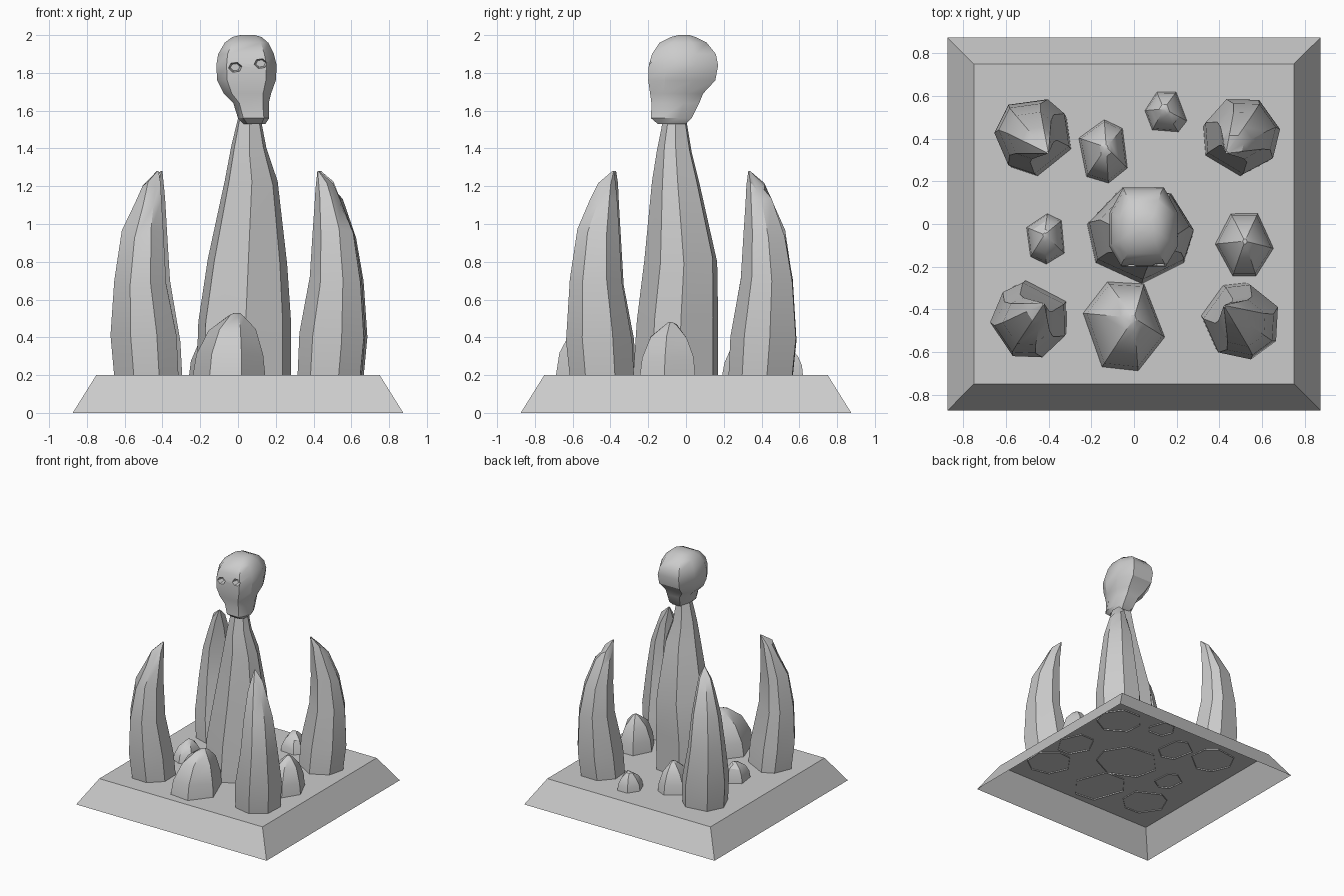
import bpy, math, random
from mathutils import Vector

if "Cube" in bpy.data.objects:
    bpy.data.objects.remove(bpy.data.objects["Cube"])


def make(name, verts, faces, angle=30):
    me = bpy.data.meshes.new(name)
    me.from_pydata(verts, [], faces)
    me.update()
    ob = bpy.data.objects.new(name, me)
    bpy.context.collection.objects.link(ob)
    bpy.ops.object.select_all(action='DESELECT')
    ob.select_set(True)
    bpy.context.view_layer.objects.active = ob
    if angle:
        bpy.ops.object.shade_smooth_by_angle(angle=math.radians(angle))
    return ob


def loft(name, rings, bottom=False, top=True, angle=30):
    n = len(rings[0])
    verts = [v for r in rings for v in r]
    faces = [(k * n + i, k * n + (i + 1) % n, (k + 1) * n + (i + 1) % n, (k + 1) * n + i)
             for k in range(len(rings) - 1) for i in range(n)]
    if bottom:
        faces.append(tuple(reversed(range(n))))
    if top:
        faces.append(tuple(range(len(verts) - n, len(verts))))
    return make(name, verts, faces, angle)


def stone(name, sections, angles, seed, jz=0.0):
    """Irregular faceted column; each section is (z, x0, x1, y0, y1)."""
    rnd = random.Random(seed)
    dirs = [(math.cos(math.radians(a)), math.sin(math.radians(a))) for a in angles]
    xs, ys = [d[0] for d in dirs], [d[1] for d in dirs]
    rings = []
    for k, (z, x0, x1, y0, y1) in enumerate(sections):
        ring = []
        for cx, cy in dirs:
            u = (cx - min(xs)) / (max(xs) - min(xs))
            v = (cy - min(ys)) / (max(ys) - min(ys))
            dz = rnd.uniform(-jz, jz) if 0 < k < len(sections) - 1 else 0
            ring.append((x0 + (x1 - x0) * u, y0 + (y1 - y0) * v, z + dz))
        rings.append(ring)
    return loft(name, rings)


def irregular(n, seed):
    rnd = random.Random(seed)
    off = rnd.uniform(0, 360)
    return [off + 360 / n * (i + rnd.uniform(-0.22, 0.22)) for i in range(n)]


# Base plate: sloped sides, open underneath
def square(h, z):
    return [(-h, -h, z), (h, -h, z), (h, h, z), (-h, h, z)]


loft("base", [square(0.875, 0), square(0.75, 0.2)], angle=0)

# Central spire
stone("central_spire", [
    (0.19, -0.22, 0.28, -0.28, 0.17), (0.5, -0.21, 0.28, -0.26, 0.17),
    (0.8, -0.16, 0.26, -0.22, 0.165), (1.22, -0.07, 0.21, -0.18, 0.07),
    (1.4, -0.035, 0.15, -0.155, 0.03), (1.56, 0.0, 0.12, -0.12, 0.0)],
    [272, 325, 3, 55, 110, 168, 215], 3, 0.02)

# Four corner horns curving inwards: (z, inner, outer) offsets along each axis
horn = [(0.19, -0.175, 0.165), (0.4, -0.165, 0.185), (0.7, -0.11, 0.165),
        (0.95, -0.095, 0.125), (1.12, -0.085, 0.055), (1.2, -0.08, 0.015),
        (1.28, -0.07, -0.06)]
corners = [("front_right", 0.49, -0.45), ("back_right", 0.5, 0.4),
           ("front_left", -0.49, -0.44), ("back_left", -0.47, 0.4)]
for i, (label, cx, cy) in enumerate(corners):
    sx, sy = (1 if cx > 0 else -1), (1 if cy > 0 else -1)
    secs = []
    for z, a, b in horn:
        x0, x1 = sorted((cx + sx * a, cx + sx * b))
        y0, y1 = sorted((cy + sy * a, cy + sy * b))
        secs.append((z, x0, x1, y0, y1))
    stone("horn_" + label, secs, irregular(7, 20 + i), 40 + i, 0.025)

# Small boulders: x range, y range, peak position, height
boulders = [("front", -0.24, 0.145, -0.69, -0.27, 0.0, -0.44, 0.53),
            ("right", 0.38, 0.655, -0.245, 0.05, 0.52, -0.08, 0.48),
            ("left", -0.505, -0.325, -0.19, 0.05, -0.42, -0.05, 0.35),
            ("back", -0.26, -0.03, 0.19, 0.49, -0.13, 0.36, 0.43),
            ("far_back", 0.05, 0.25, 0.43, 0.62, 0.14, 0.54, 0.34)]
for i, (label, x0, x1, y0, y1, px, py, h) in enumerate(boulders):
    secs = []
    for t, s in ((0, 1.0), (0.35, 0.92), (0.72, 0.65), (0.95, 0.25), (1.0, 0.08)):
        secs.append((0.19 + (h - 0.19) * t, px + (x0 - px) * s, px + (x1 - px) * s,
                     py + (y0 - py) * s, py + (y1 - py) * s))
    stone("boulder_" + label, secs, irregular(6, 60 + i), 80 + i, 0.01)

# Skull: flat-fronted octagonal sections (z, x0, x1, front y, back y)
skull_secs = [(1.53, 0.03, 0.145, -0.15, 0.0), (1.56, 0.0, 0.165, -0.185, 0.03),
              (1.64, -0.025, 0.163, -0.183, 0.07), (1.69, -0.075, 0.175, -0.19, 0.09),
              (1.76, -0.11, 0.2, -0.2, 0.155), (1.84, -0.115, 0.205, -0.197, 0.17),
              (1.9, -0.105, 0.19, -0.18, 0.158), (1.96, -0.07, 0.16, -0.14, 0.11),
              (1.99, -0.03, 0.125, -0.08, 0.05), (2.0, 0.01, 0.09, -0.04, 0.02)]
outline = [(0.17, 0), (0.83, 0), (1, 0.25), (1, 0.68), (0.8, 1), (0.2, 1), (0, 0.68), (0, 0.25)]
skull = loft("skull", [[(x0 + (x1 - x0) * u, y0 + (y1 - y0) * v, z) for u, v in outline]
                       for z, x0, x1, y0, y1 in skull_secs], bottom=True)

# Eye sockets: hexagonal tapered recesses
for side, ex, ez in (("left", -0.015, 1.83), ("right", 0.12, 1.85)):
    rings = [[(ex + r * 1.15 * math.cos(math.radians(60 * i + 10)), y,
               ez + r * 0.9 * math.sin(math.radians(60 * i + 10))) for i in range(6)]
             for y, r in ((-0.25, 0.042), (-0.15, 0.022))]
    cutter = loft("eye_cutter_" + side, rings[::-1], bottom=True, angle=0)
    cutter.data.flip_normals()
    # make the winding face outwards whichever way the loft ran
    c = sum((v.co for v in cutter.data.vertices), Vector()) / len(cutter.data.vertices)
    p = cutter.data.polygons[0]
    if p.normal.dot(p.center - c) < 0:
        cutter.data.flip_normals()
    mod = skull.modifiers.new("eye_" + side, 'BOOLEAN')
    mod.operation, mod.solver, mod.object = 'DIFFERENCE', 'EXACT', cutter
    cutter.hide_render = True
    cutter.hide_set(True)
